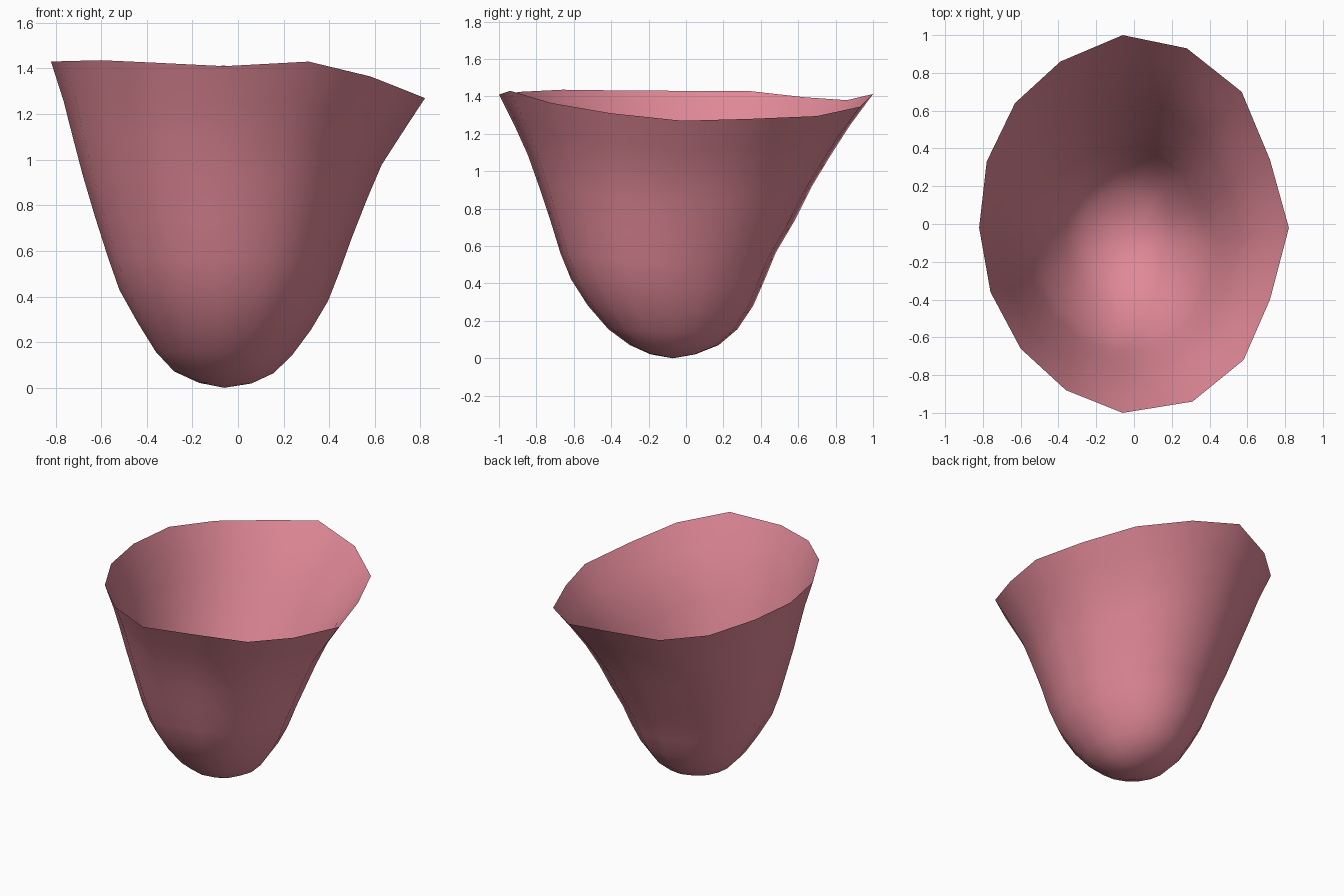
import bpy, bmesh

# rim outline, anticlockwise from the right: x, y, z
RIM = [(.82, -.02, 1.27), (.72, .34, 1.28), (.57, .70, 1.295), (.28, .93, 1.345),
       (-.06, 1.0, 1.413), (-.39, .86, 1.38), (-.63, .64, 1.395), (-.78, .33, 1.43),
       (-.82, -.02, 1.43), (-.76, -.36, 1.432), (-.60, -.66, 1.436), (-.36, -.88, 1.425),
       (-.06, -1.0, 1.41), (.31, -.94, 1.43), (.58, -.72, 1.365), (.72, -.40, 1.31)]

# wall profile: height fraction, left x, right x, front y, back y
PROFILE = [(.015, -.17, .06, -.19, .05), (.05, -.28, .155, -.30, .175),
           (.11, -.36, .235, -.415, .275), (.20, -.44, .32, -.525, .36),
           (.30, -.52, .395, -.615, .422), (.40, -.57, .445, -.672, .48),
           (.52, -.625, .50, -.724, .58), (.65, -.68, .565, -.785, .672),
           (.77, -.725, .63, -.845, .775), (.88, -.765, .72, -.915, .875),
           (1.0, -.82, .82, -1.0, 1.0)]

pink = bpy.data.materials.new("soft pink")
pink.diffuse_color = (.75, .25, .31, 1)

# cup wall: each ring is the rim outline fitted to the profile's extents
bm = bmesh.new()
rings = []
for t, left, right, front, back in PROFILE:
    cx, hx = (left + right) / 2, (right - left) / 2
    cy, hy = (front + back) / 2, (back - front) / 2
    rings.append([bm.verts.new((cx + hx * x / .82, cy + hy * y, t * z)) for x, y, z in RIM])
n = len(RIM)
for low, high in zip(rings, rings[1:]):
    for i in range(n):
        j = (i + 1) % n
        bm.faces.new((low[i], low[j], high[j], high[i]))

# rounded bottom
tip = bm.verts.new((-.06, -.07, 0))
for i in range(n):
    bm.faces.new((tip, rings[0][(i + 1) % n], rings[0][i]))
for f in bm.faces:
    f.smooth = True

mesh = bpy.data.meshes.new("open_cup")
bm.to_mesh(mesh)
bm.free()
mesh.materials.append(pink)
bpy.context.collection.objects.link(bpy.data.objects.new("open_cup", mesh))
